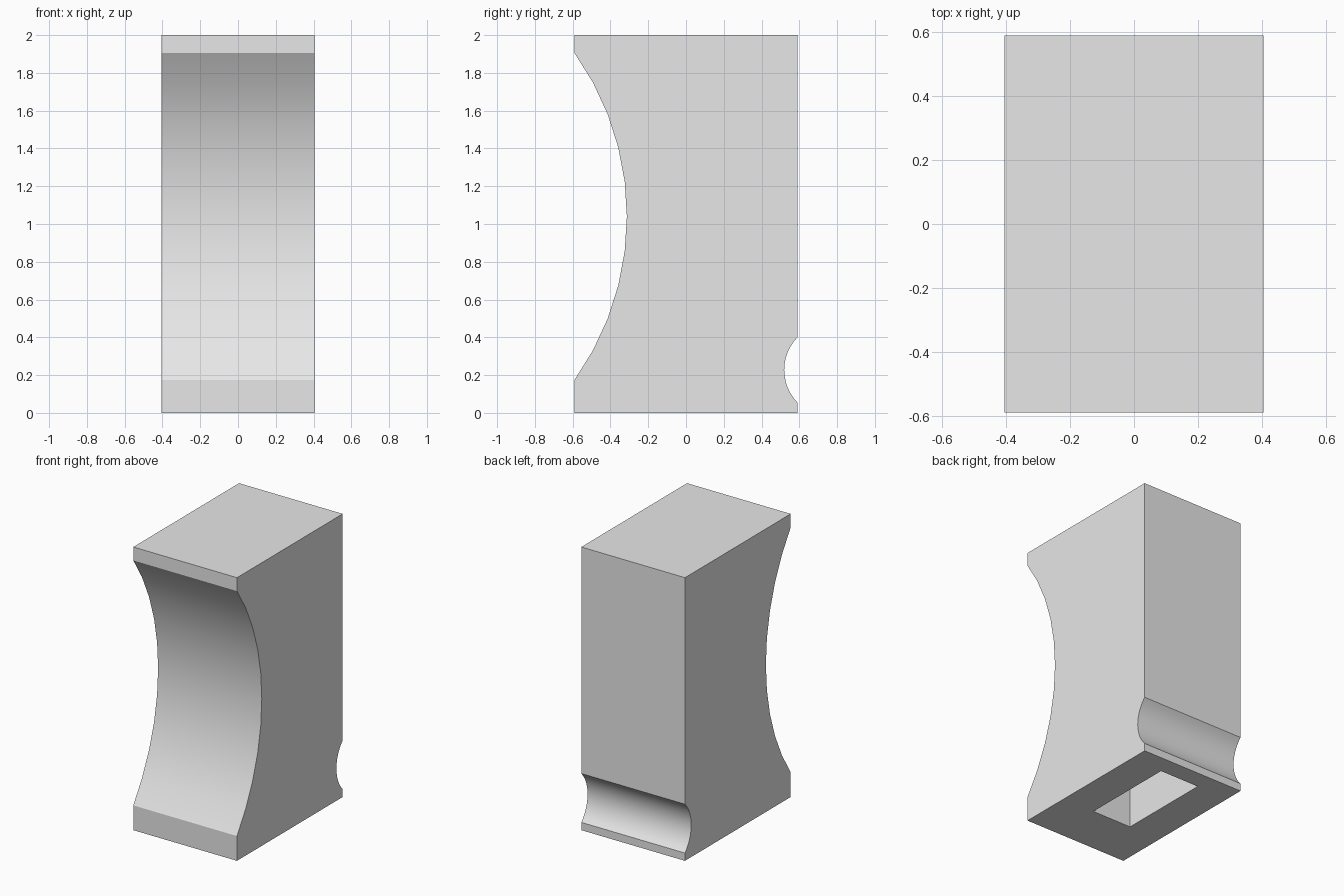
import bpy, bmesh, math

cube = bpy.data.objects.get("Cube")
if cube:
    bpy.data.objects.remove(cube, do_unlink=True)

HALF_W, HALF_D, HEIGHT = 0.405, 0.59, 2.0
POCKET_X, POCKET_FRONT, POCKET_BACK, POCKET_TOP = 0.155, -0.225, 0.457, 1.75

grey = bpy.data.materials.new("light grey")
grey.use_nodes = True
grey.diffuse_color = (0.8, 0.8, 0.8, 1)
grey.node_tree.nodes["Principled BSDF"].inputs["Base Color"].default_value = (0.8, 0.8, 0.8, 1)


def scoop(edge_y, z_low, z_high, depth, segments):
    """Arc from z_low to z_high that cuts into the body from edge_y (signed depth)."""
    half = (z_high - z_low) / 2
    mid = (z_high + z_low) / 2
    radius = (half ** 2 + depth ** 2) / (2 * abs(depth))
    sign = math.copysign(1, depth)
    centre_y = edge_y + depth - sign * radius
    sweep = math.asin(half / radius)
    angles = [sweep * (2 * i / segments - 1) for i in range(segments + 1)]
    return [(centre_y + sign * radius * math.cos(a), mid + radius * math.sin(a)) for a in angles]


# Side profile: back groove going up, then the front scoop going down
profile = [(-HALF_D, 0), (HALF_D, 0)]
profile += scoop(HALF_D, 0.055, 0.40, -0.07, 12)
profile += [(HALF_D, HEIGHT), (-HALF_D, HEIGHT)]
profile += reversed(scoop(-HALF_D, 0.175, 1.905, 0.277, 10))

bm = bmesh.new()
left = [bm.verts.new((HALF_W, y, z)) for y, z in profile]
right = [bm.verts.new((-HALF_W, y, z)) for y, z in profile]
bm.faces.new(left)
bm.faces.new(right[::-1])
for i in range(len(profile)):
    j = (i + 1) % len(profile)
    bm.faces.new((left[i], right[i], right[j], left[j]))
bmesh.ops.recalc_face_normals(bm, faces=bm.faces)

# Rectangular pocket in the underside: rim ring, then ceiling ring
bottom = min(bm.faces, key=lambda f: f.calc_center_median().z)
for z in (0, POCKET_TOP):
    bmesh.ops.inset_individual(bm, faces=[bottom], thickness=0.03)
    for v in bottom.verts:
        v.co = (math.copysign(POCKET_X, v.co.x),
                POCKET_BACK if v.co.y > 0.1 else POCKET_FRONT, z)
bm.normal_update()

mesh = bpy.data.meshes.new("scooped_block")
bm.to_mesh(mesh)
bm.free()
mesh.materials.append(grey)
block = bpy.data.objects.new("scooped_block", mesh)
bpy.context.collection.objects.link(block)

bpy.ops.object.select_all(action='DESELECT')
block.select_set(True)
bpy.context.view_layer.objects.active = block
bpy.ops.object.shade_smooth_by_angle(angle=math.radians(30))
